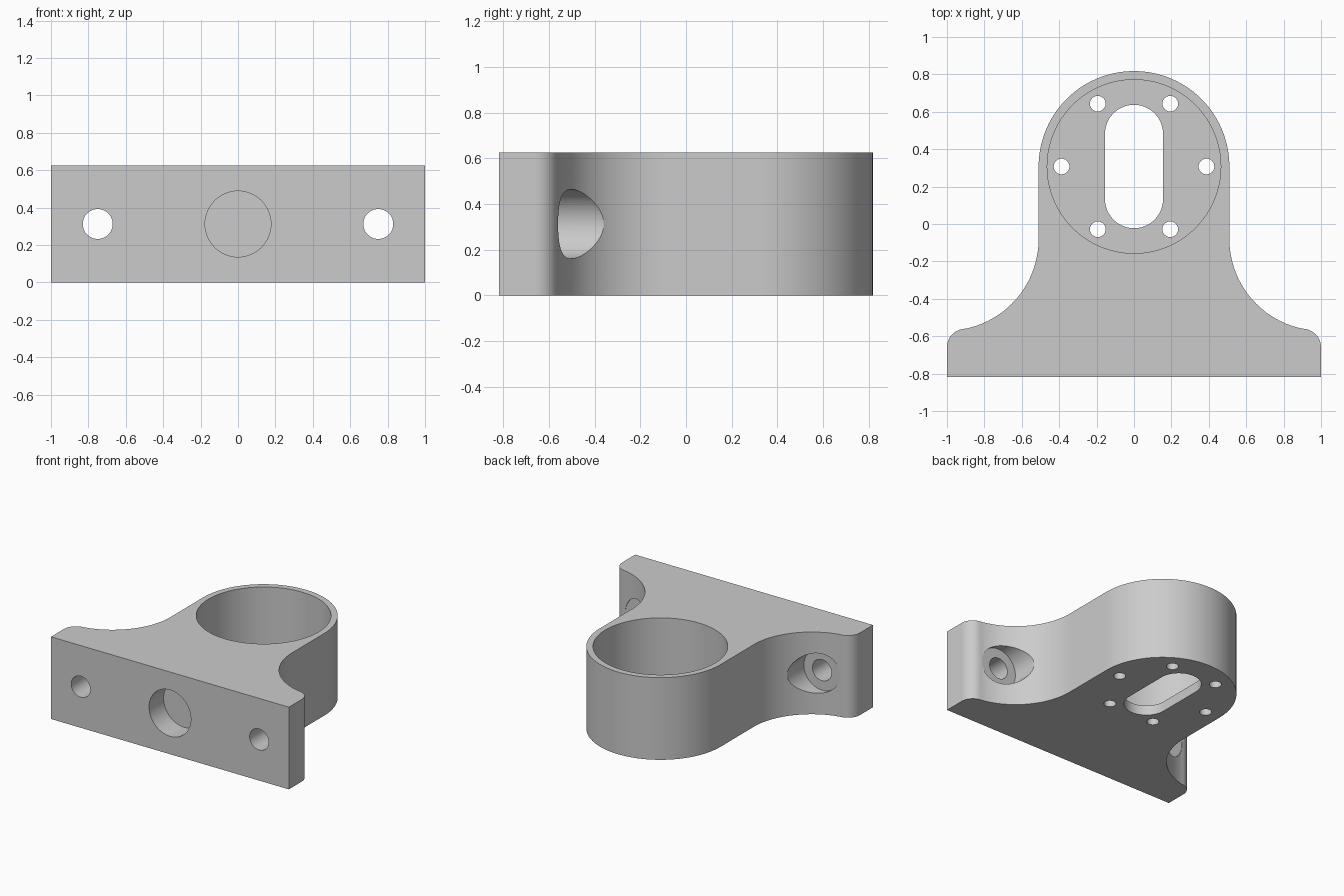
import bpy, bmesh
from math import pi, sin, cos, atan2, radians
from mathutils import Matrix

cube = bpy.data.objects.get("Cube")
if cube:
    bpy.data.objects.remove(cube, do_unlink=True)

HEIGHT = 0.625
FRONT = -0.8175
RING = 0.3075           # y of the ring centre
OUTER, BORE = 0.51, 0.464
FLOOR = 0.075           # thickness under the bore

grey = bpy.data.materials.new("light grey")
grey.use_nodes = True
colour = (0.6, 0.6, 0.6, 1)
grey.diffuse_color = colour
grey.node_tree.nodes["Principled BSDF"].inputs["Base Color"].default_value = colour


def arc(cx, cy, r, start, end, steps):
    angles = [start + (end - start) * i / steps for i in range(steps + 1)]
    return [(cx + r * cos(a), cy + r * sin(a)) for a in angles]


def circle(cx, cy, r, steps=64):
    return arc(cx, cy, r, 0, 2 * pi, steps)[:-1]


def prism(name, outline, z0, z1):
    """Closed solid from an xy outline, between z0 and z1."""
    bm = bmesh.new()
    low = [bm.verts.new((x, y, z0)) for x, y in outline]
    high = [bm.verts.new((x, y, z1)) for x, y in outline]
    bm.faces.new(low[::-1])
    bm.faces.new(high)
    for i in range(len(low)):
        bm.faces.new((low[i - 1], low[i], high[i], high[i - 1]))
    bmesh.ops.recalc_face_normals(bm, faces=bm.faces)
    mesh = bpy.data.meshes.new(name)
    bm.to_mesh(mesh)
    bm.free()
    mesh.materials.append(grey)
    obj = bpy.data.objects.new(name, mesh)
    bpy.context.collection.objects.link(obj)
    return obj


def cut(target, cutter):
    """Subtract the cutter and remove it."""
    cutter.hide_render = True
    mod = target.modifiers.new("cut", 'BOOLEAN')
    mod.operation, mod.solver, mod.object = 'DIFFERENCE', 'EXACT', cutter
    bpy.context.view_layer.objects.active = target
    bpy.ops.object.modifier_apply(modifier=mod.name)
    bpy.data.objects.remove(cutter, do_unlink=True)


def cut_along_y(target, name, x, r, y0, y1):
    cutter = prism(name, circle(0, 0, r), y0, y1)
    cutter.data.transform(Matrix.Translation((x, 0, HEIGHT / 2)) @ Matrix.Rotation(-pi / 2, 4, 'X'))
    cut(target, cutter)


# Bracket outline: flange corner, rounded tip, concave flank, ring
flank_x, flank_y = 1.0, -0.08
tip_x, tip_y = 0.9, -0.66
join = atan2(flank_y - tip_y, flank_x - tip_x)
right = [(1, FRONT)]
right += arc(tip_x, tip_y, 1 - tip_x, 0, join, 12)
right += arc(flank_x, flank_y, flank_x - OUTER, join + pi, pi, 32)[1:]
right += arc(0, RING, OUTER, 0, pi / 2, 40)
left = [(-x, y) for x, y in reversed(right[:-1])]
bracket = prism("motor_bracket", right + left, 0, HEIGHT)

# Round bore, closed by a thin floor
cut(bracket, prism("bore", circle(0, RING, BORE, 128), FLOOR, HEIGHT + 0.1))

# Slot and six screw holes through the floor
slot = arc(0, RING + 0.175, 0.155, 0, pi, 24) + arc(0, RING - 0.175, 0.155, pi, 2 * pi, 24)
cut(bracket, prism("slot", slot, -0.1, FLOOR + 0.1))
for i in range(6):
    a = radians(60 * i)
    hole = circle(0.3875 * cos(a), RING + 0.3875 * sin(a), 0.042, 32)
    cut(bracket, prism("screw_hole", hole, -0.1, FLOOR + 0.1))

# Flange holes with counterbores, and the blind front pocket
for side in (-1, 1):
    cut_along_y(bracket, "flange_hole", side * 0.75, 0.08, FRONT - 0.1, -0.2)
    cut_along_y(bracket, "counterbore", side * 0.75, 0.152, -0.562, 0)
cut_along_y(bracket, "front_pocket", 0, 0.176, FRONT - 0.1, FRONT + 0.175)

bpy.ops.object.select_all(action='DESELECT')
bracket.select_set(True)
bpy.context.view_layer.objects.active = bracket
bpy.ops.object.shade_smooth_by_angle(angle=radians(25))
